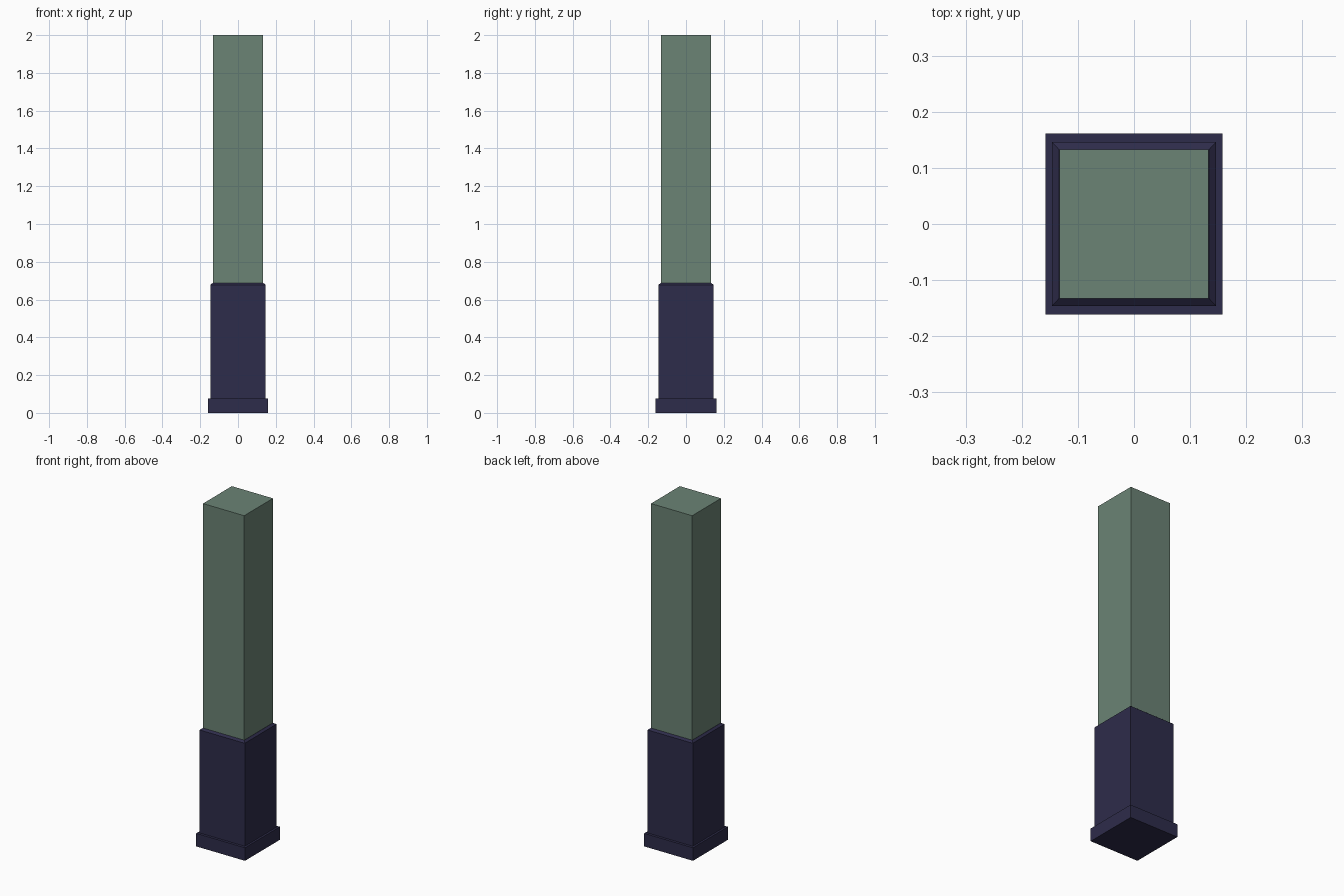
import bpy
import bmesh

cube = bpy.data.objects.get("Cube")
if cube:
    bpy.data.objects.remove(cube, do_unlink=True)


def make_material(name, rgb):
    mat = bpy.data.materials.new(name)
    mat.use_nodes = True
    color = (*rgb, 1.0)
    mat.diffuse_color = color
    mat.node_tree.nodes["Principled BSDF"].inputs["Base Color"].default_value = color
    return mat


def square_column(name, rings, mat):
    """Stack rectangular rings (half x, half y, z) into a closed column."""
    bm = bmesh.new()
    loops = []
    for hx, hy, z in rings:
        corners = [(-hx, -hy), (hx, -hy), (hx, hy), (-hx, hy)]
        loops.append([bm.verts.new((x, y, z)) for x, y in corners])
    for low, high in zip(loops, loops[1:]):
        for i in range(4):
            j = (i + 1) % 4
            bm.faces.new((low[i], low[j], high[j], high[i]))
    bm.faces.new(loops[0][::-1])
    bm.faces.new(loops[-1])
    mesh = bpy.data.meshes.new(name)
    bm.to_mesh(mesh)
    bm.free()
    mesh.materials.append(mat)
    obj = bpy.data.objects.new(name, mesh)
    bpy.context.collection.objects.link(obj)
    return obj


navy = make_material("dark navy", (0.027, 0.025, 0.069))
green = make_material("grey green", (0.147, 0.227, 0.178))

# Foot plate
square_column("foot_plate", [(0.158, 0.161, 0), (0.158, 0.161, 0.076)], navy)

# Lower sleeve with a small chamfered rim
square_column("lower_sleeve", [(0.146, 0.146, 0.076), (0.146, 0.146, 0.678),
                               (0.134, 0.133, 0.688)], navy)

# Upper shaft
square_column("upper_shaft", [(0.133, 0.133, 0.688), (0.133, 0.133, 2.0)], green)
